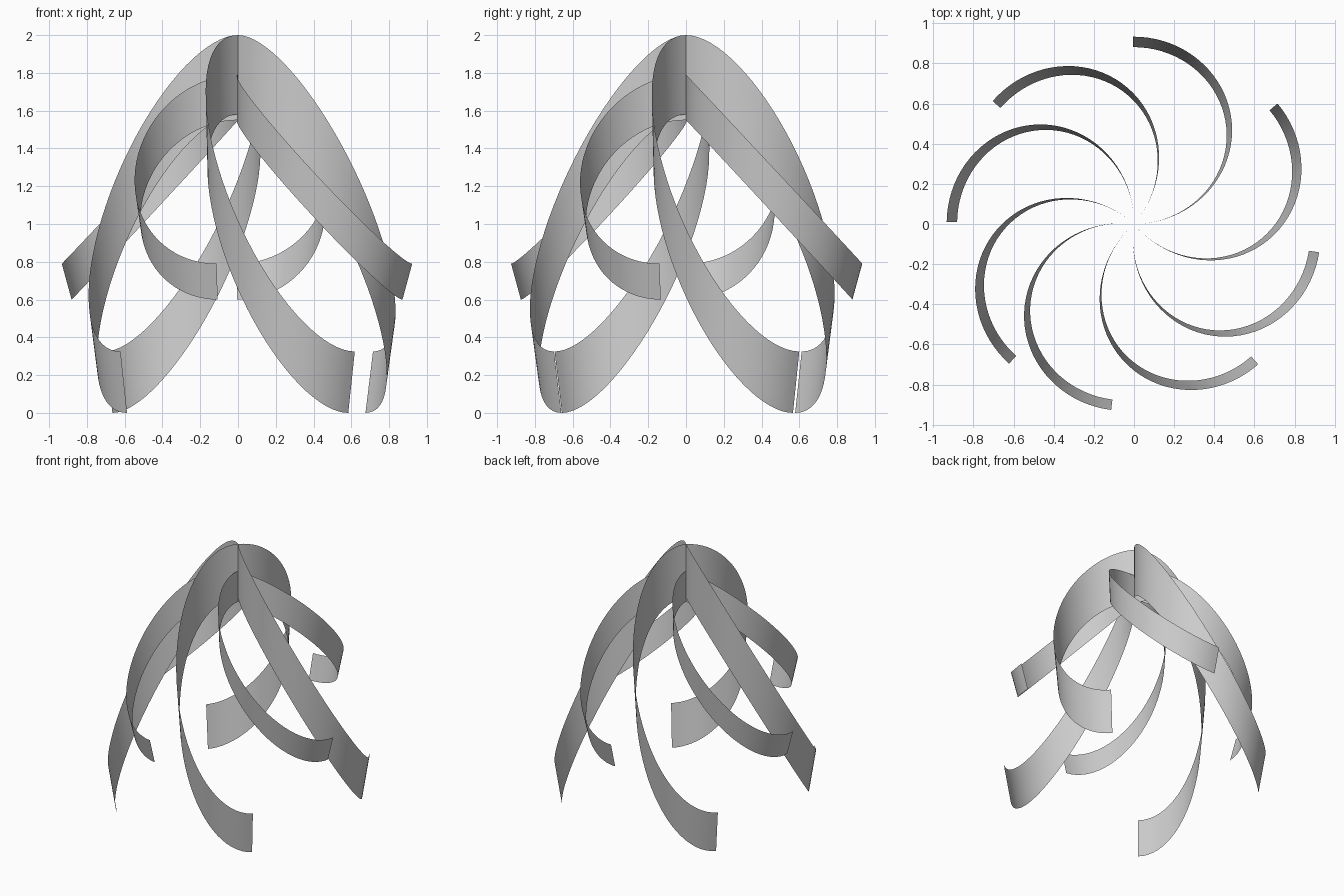
import bpy
from math import sin, cos, pi, radians

if "Cube" in bpy.data.objects:
    bpy.data.objects.remove(bpy.data.objects["Cube"])

SEGMENTS = 40
ROWS = 4


def ribbon(name, end_angle, top_start, top_end, low_start, low_end):
    """Half-oval ribbon from the central axis, falling evenly to its outer end."""
    a = radians(end_angle)
    out = (cos(a), sin(a))        # towards the free end
    side = (sin(a), -cos(a))      # direction of the bulge
    verts, faces = [], []
    for i in range(SEGMENTS + 1):
        t = pi * i / SEGMENTS
        s = (1 - cos(t)) / 2
        for j in range(ROWS + 1):
            f = j / ROWS
            u = s * (0.933 + (0.881 - 0.933) * f)
            v = sin(t) * (0.491 + (0.464 - 0.491) * f)
            top = top_start + (top_end - top_start) * s
            low = low_start + (low_end - low_start) * s
            verts.append((out[0] * u + side[0] * v,
                          out[1] * u + side[1] * v,
                          top + (low - top) * f))
    n = ROWS + 1
    for i in range(SEGMENTS):
        for j in range(ROWS):
            k = i * n + j
            faces.append((k, k + 1, k + n + 1, k + n))
    mesh = bpy.data.meshes.new(name)
    mesh.from_pydata(verts, [], faces)
    mesh.polygons.foreach_set("use_smooth", [True] * len(faces))
    obj = bpy.data.objects.new(name, mesh)
    bpy.context.collection.objects.link(obj)
    return obj


# Four long, wide ribbons reaching the ground
for i, angle in enumerate((40, 139, 228.2, 311.5)):
    ribbon(f"long_ribbon_{i + 1}", angle, 2.0, 0.325, 1.58, 0.0)

# Four short, narrow ribbons between them
for i, angle in enumerate((90.3, 179.4, 263, 351.3)):
    ribbon(f"short_ribbon_{i + 1}", angle, 1.79, 0.79, 1.55, 0.60)
